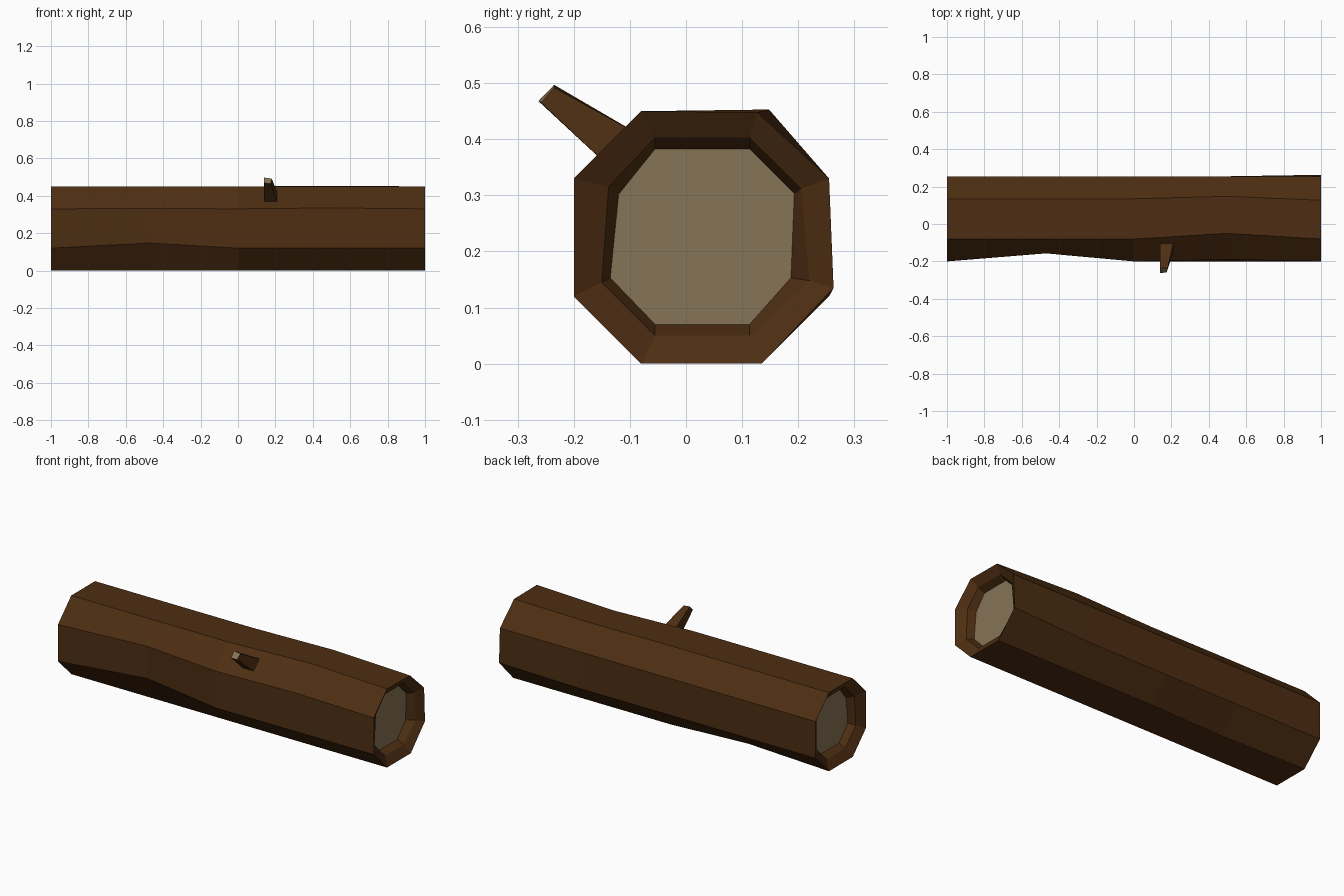
import bpy, bmesh

if "Cube" in bpy.data.objects:
    bpy.data.objects.remove(bpy.data.objects["Cube"])


def material(name, col):
    m = bpy.data.materials.new(name)
    m.diffuse_color = (*col, 1)
    m.use_nodes = True
    m.node_tree.nodes["Principled BSDF"].inputs["Base Color"].default_value = m.diffuse_color
    return m


bark = material("bark", (0.075, 0.027, 0.006))
wood = material("cut_wood", (0.24, 0.175, 0.095))


def loft(name, rings):
    """Skin a list of equal-sized point loops; the end caps show cut wood."""
    bm = bmesh.new()
    loops = [[bm.verts.new(p) for p in ring] for ring in rings]
    n = len(loops[0])
    for a, b in zip(loops, loops[1:]):
        for i in range(n):
            j = (i + 1) % n
            bm.faces.new((a[i], a[j], b[j], b[i]))
    for cap in (loops[0], loops[-1]):
        bm.faces.new(cap).material_index = 1
    bmesh.ops.recalc_face_normals(bm, faces=bm.faces)
    mesh = bpy.data.meshes.new(name)
    bm.to_mesh(mesh)
    bm.free()
    mesh.materials.append(bark)
    mesh.materials.append(wood)
    obj = bpy.data.objects.new(name, mesh)
    bpy.context.collection.objects.link(obj)
    return obj


# Octagonal sections (y, z), starting at the bottom left seen from +x
OUTER = [(-.08, 0), (.135, 0), (.255, .12), (.255, .33),
         (.135, .45), (-.08, .45), (-.2, .33), (-.2, .12)]
RIM = [(-.055, .05), (.113, .05), (.207, .147), (.205, .312),
       (.113, .403), (-.055, .403), (-.138, .315), (-.15, .145)]
CAP = [(-.055, .07), (.113, .07), (.187, .153), (.193, .303),
       (.113, .383), (-.055, .383), (-.12, .302), (-.135, .153)]


def ring(x, section, **moved):
    pts = list(section)
    for key, p in moved.items():
        pts[int(key[1:])] = p
    return [(x, y, z) for y, z in pts]


# Log trunk with uneven bark and recessed ends
loft("log_trunk", [
    ring(-.93, CAP),
    ring(-.97, RIM),
    ring(-1, OUTER),
    ring(-.47, OUTER, v1=(.112, .008), v6=(-.157, .332), v7=(-.155, .147)),
    ring(0, OUTER),
    ring(.5, OUTER, v4=(.148, .453), v5=(-.05, .45), v6=(-.19, .335)),
    ring(1, OUTER, v2=(.263, .135), v4=(.127, .448)),
    ring(.97, RIM, v2=(.22, .148)),
    ring(.93, CAP),
])

# Branch stub, tapered, sunk into the trunk
loft("branch_stub", [
    [(.14, -.12, .335), (.22, -.12, .335), (.22, -.06, .395), (.14, -.06, .395)],
    [(.14, -.263, .468), (.175, -.258, .465), (.18, -.235, .492), (.14, -.235, .497)],
])
